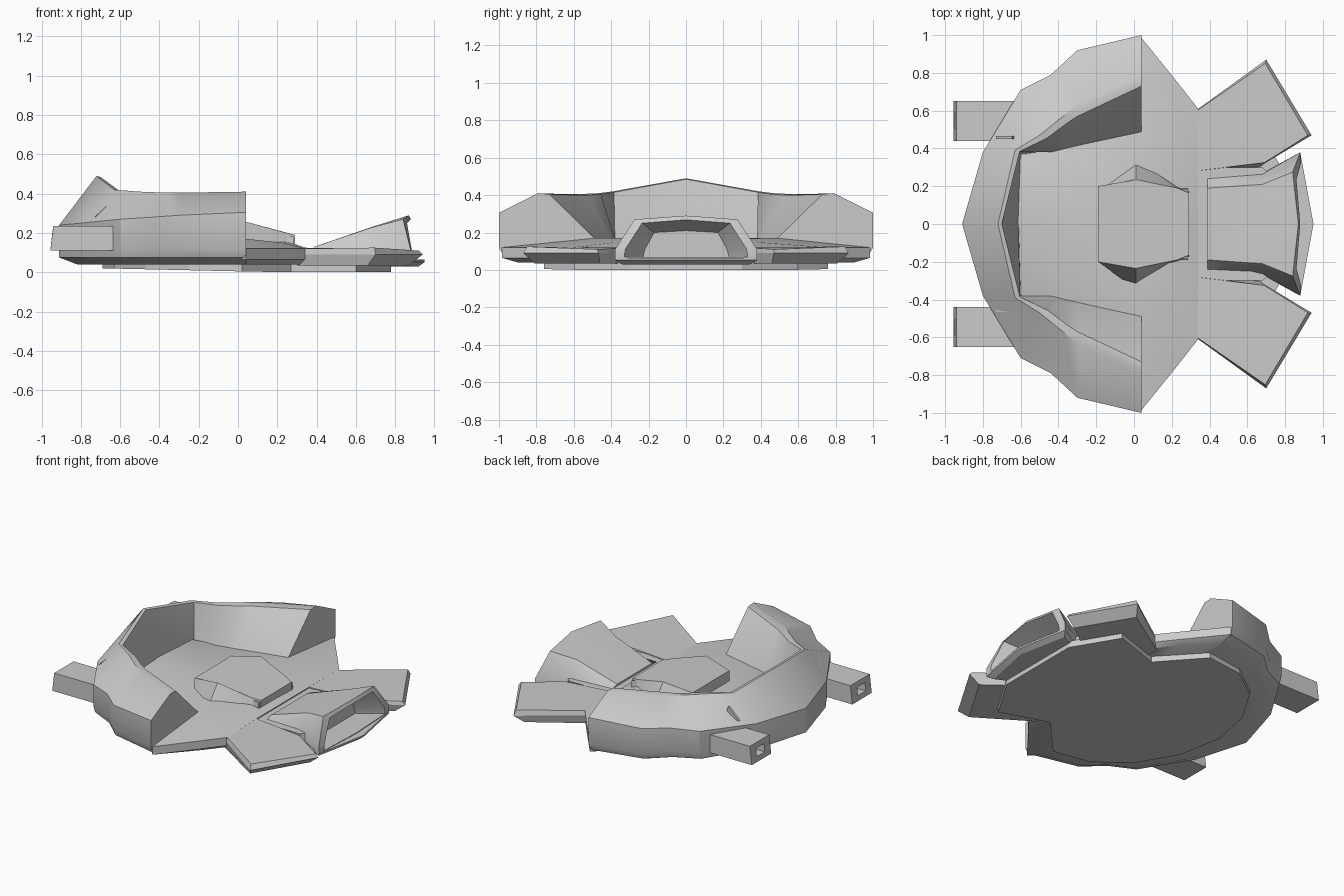
import bpy, bmesh, math

if "Cube" in bpy.data.objects:
    bpy.data.objects.remove(bpy.data.objects["Cube"])


def loft(name, rings, smooth=30, mirror=False, cap=True):
    """Bridge rings of equal length, cap both ends, optionally mirror across y = 0."""
    bm = bmesh.new()
    rows = [[bm.verts.new(p) for p in r] for r in rings]
    n = len(rows[0])
    for a, b in zip(rows, rows[1:]):
        for i in range(n):
            j = (i + 1) % n
            bm.faces.new((a[i], a[j], b[j], b[i]))
    if cap:
        bm.faces.new(rows[0][::-1])
        bm.faces.new(rows[-1])
    bmesh.ops.recalc_face_normals(bm, faces=bm.faces)
    me = bpy.data.meshes.new(name)
    bm.to_mesh(me)
    bm.free()
    ob = bpy.data.objects.new(name, me)
    bpy.context.collection.objects.link(ob)
    if mirror:
        m = ob.modifiers.new("mirror", 'MIRROR')
        m.use_axis = (False, True, False)
        m.use_mirror_merge = False
    bpy.ops.object.select_all(action='DESELECT')
    ob.select_set(True)
    bpy.context.view_layer.objects.active = ob
    bpy.ops.object.shade_smooth_by_angle(angle=math.radians(smooth))
    return ob


def sym(half):
    """Complete a half outline (y >= 0) with its mirror image."""
    return list(half) + [(x, -y, z) for x, y, z in reversed(half) if y > 1e-6]


def at_z(pts, z):
    return [(x, y, z) for x, y in pts]


# horseshoe rim: outer xy, outer z, ridge xyz, inner ridge xy, inner foot xy
stations = [
    ((-.91, 0), .24, (-.72, 0, .49), (-.70, 0), (-.61, 0)),
    ((-.80, .38), .25, (-.63, .39, .42), (-.605, .385), (-.60, .38)),
    ((-.60, .71), .27, (-.50, .47, .41), (-.46, .455), (-.44, .38)),
    ((-.44, .79), .28, (-.37, .575, .405), (-.36, .53), (-.36, .40)),
    ((-.30, .92), .29, (-.29, .64, .405), (-.30, .57), (-.30, .415)),
    ((.04, 1.0), .305, (.04, .79, .41), (.04, .73), (.04, .485)),
]
rim = []
for (ox, oy), oz, ridge, inner, foot in stations:
    bx = ox if ox > 0 else ox * .9
    rim.append([(foot[0], foot[1] * .9, .04), (bx, oy * .9, .04), (ox, oy * .975, .075),
                (ox, oy, .12), (ox, oy, oz), ridge,
                (inner[0], inner[1], ridge[2] - .005), (foot[0], foot[1], .165)])
full = [[(x, -y, z) for x, y, z in r] for r in reversed(rim[1:])] + rim
loft("hull_rim", full, 32)

# deck inside the rim: x, bottom width, edge width, shoulder width, shoulder z, centre z
deck = []
for x, yb, ye, ys, zs, zc in [(-.62, .36, .37, .36, .17, .18), (-.30, .60, .60, .42, .165, .155),
                              (.04, .90, .985, .485, .17, .17), (.23, .70, .75, .36, .15, .165),
                              (.34, .56, .61, .30, .125, .125)]:
    deck.append(sym([(x, 0, .04), (x, yb, .04), (x, ye, .065), (x, ye, .12), (x, ys, zs), (x, 0, zc)]))
loft("deck", deck, 30)

# front wings
loft("front_wing", [
    at_z([(.30, .26), (.30, .58), (.66, .81), (.87, .46), (.66, .30)], .035),
    at_z([(.32, .28), (.34, .61), (.70, .87), (.94, .47), (.69, .32)], .09),
    [(.32, .28, .125), (.34, .605, .12), (.695, .85, .125), (.92, .47, .11), (.69, .325, .12)],
], 30, mirror=True)

# nose base and protruding lip
loft("nose_base", [sym(at_z([(.32, .30), (.68, .30), (.71, .27)], z)) for z in (.03, .118)])
nose = [(.34, .27), (.68, .27), (.88, .38), (.95, 0)]
loft("nose_lip", [sym(at_z([(x - .03, y * .9) for x, y in nose], .03)),
                  sym(at_z(nose, .052)), sym(at_z(nose, .065))])

# scoop: sloped cowl with a recessed front opening
loft("nose_scoop", [sym(h) for h in [
    [(.39, 0, .05), (.39, .24, .05), (.39, .24, .118), (.39, .19, .13), (.39, 0, .13)],
    [(.68, 0, .055), (.68, .265, .055), (.68, .265, .115), (.68, .21, .228), (.68, 0, .23)],
    [(.90, 0, .055), (.88, .38, .055), (.88, .38, .11), (.84, .275, .27), (.87, 0, .29)],
    [(.90, 0, .07), (.885, .33, .07), (.885, .325, .11), (.86, .235, .25), (.88, 0, .268)],
    [(.73, 0, .07), (.73, .23, .07), (.73, .22, .11), (.73, .17, .20), (.73, 0, .21)],
]], 28)

# cockpit
loft("cockpit", [
    sym(at_z([(-.19, .20), (.01, .345), (.225, .20), (.29, .175)], .13)),
    sym([(-.19, .20, .23), (.01, .235, .265), (.23, .19, .205), (.29, .165, .19)]),
], 20)
loft("cockpit_side_block", [
    [(x, .155, .12), (x, .19, .12), (x, .185, z), (x, .155, z)] for x, z in ((.21, .20), (.285, .18))
], 20, mirror=True)


# rear thrusters: square tubes with a hollow end
def square(x0, x1, y0, y1, z0, z1):
    return [(x0, y0, z0), (x0, y1, z0), (x1, y1, z1), (x1, y0, z1)]


loft("rear_thruster", [
    square(-.62, -.62, .44, .65, .11, .235),
    square(-.955, -.94, .44, .65, .11, .235),
    square(-.951, -.945, .505, .59, .145, .20),
    square(-.85, -.85, .505, .59, .145, .20),
], 20, mirror=True)

# small fins above the thrusters
loft("rear_fin", [[(-.73, y, .28), (-.645, y, .36), (-.62, y, .28)] for y in (.45, .465)], 20, mirror=True)

# stepped belly plate, slightly lower towards the nose
belly = [(-.69, 0), (-.63, .30), (-.47, .56), (-.25, .72), (.02, .76), (.27, .49), (.60, .60), (.78, .30), (.78, 0)]
loft("belly_plate", [
    sym([(x, y, max(0, .02 - .02 * (x + .69) / .9)) for x, y in belly]),
    sym(at_z(belly, .045)),
], 20)
